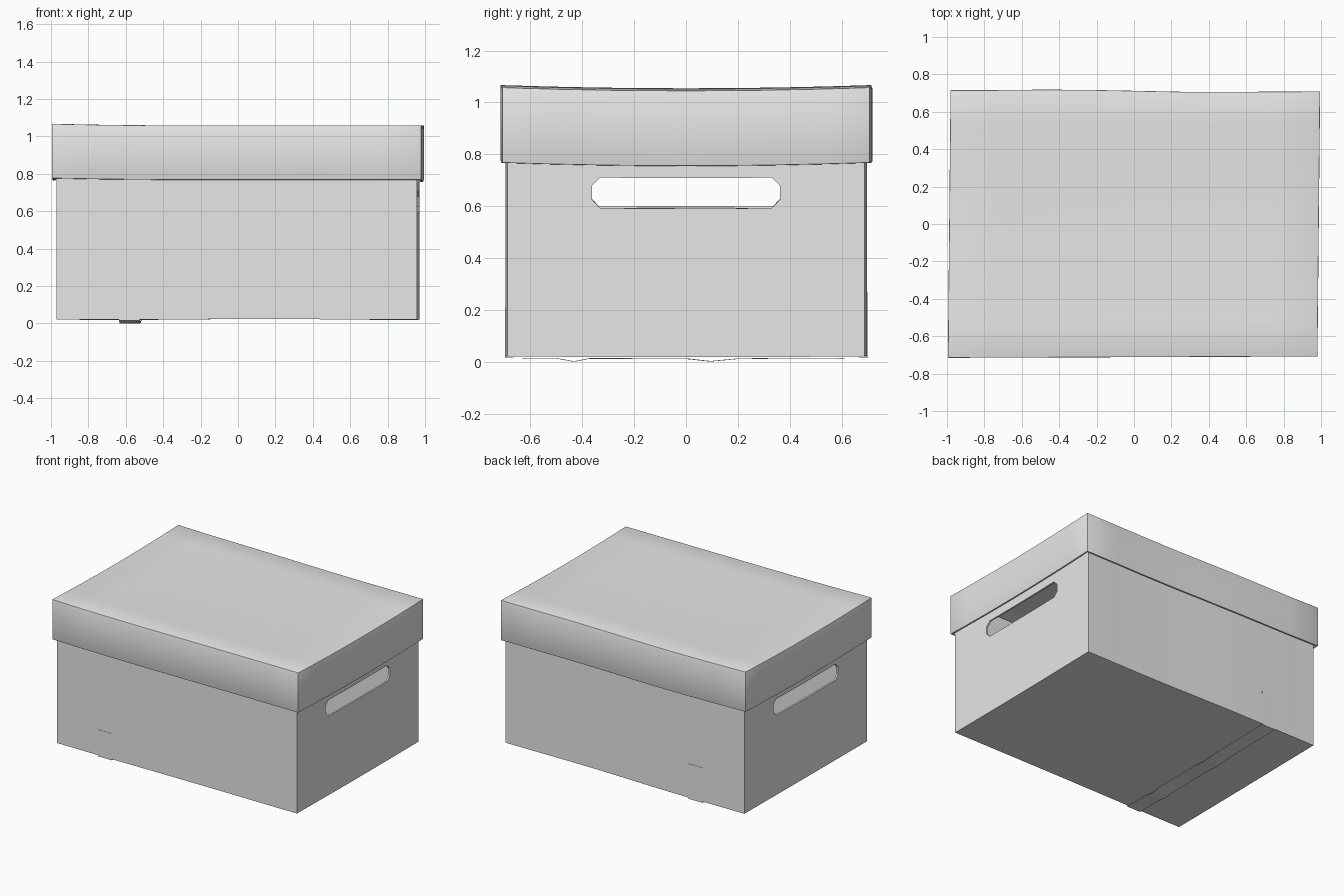
import bpy, bmesh, math
from mathutils import Vector

if "Cube" in bpy.data.objects:
    bpy.data.objects.remove(bpy.data.objects["Cube"])

grey = bpy.data.materials.new("card_grey")
grey.use_nodes = True
grey.diffuse_color = (0.8, 0.8, 0.8, 1)
grey.node_tree.nodes["Principled BSDF"].inputs["Base Color"].default_value = (0.8, 0.8, 0.8, 1)


def warp(p):
    """Gentle hand-made wobble shared by every part."""
    x, y, z = p
    lift = 0.012 * (y / 0.7) ** 2 + 0.009 * max(0, -x) ** 3
    wave = 0.004 * math.sin(4 * x + 1) * math.cos(2 * y)
    blend = min(1, max(0, (z - 0.3) / 0.4))
    back = 0.006 * math.sin(-3.4 * x) if y > 0 else 0
    return Vector((x + 0.007 * y / 0.7, y * (1 - 0.005 * x) + back * (1 - x * x),
                   z + blend * lift + (1 - blend) * wave))


def add_object(name, bm):
    mesh = bpy.data.meshes.new(name)
    bm.to_mesh(mesh)
    bm.free()
    mesh.materials.append(grey)
    obj = bpy.data.objects.new(name, mesh)
    bpy.context.collection.objects.link(obj)
    return obj


def apply_all(obj):
    bpy.ops.object.select_all(action='DESELECT')
    obj.select_set(True)
    bpy.context.view_layer.objects.active = obj
    for mod in list(obj.modifiers):
        bpy.ops.object.modifier_apply(modifier=mod.name)


def finish(obj):
    apply_all(obj)
    for v in obj.data.vertices:
        v.co = warp(v.co)
    bpy.ops.object.shade_smooth_by_angle(angle=math.radians(30))


def tray(name, hx, hy, z0, z1, open_up, wall):
    """Thin-walled box with one open side, cut into a grid."""
    bm = bmesh.new()
    bmesh.ops.create_cube(bm, size=2)
    for v in bm.verts:
        v.co = (v.co.x * hx, v.co.y * hy, z1 if v.co.z > 0 else z0)
    side = 1 if open_up else -1
    bm.normal_update()
    bmesh.ops.delete(bm, geom=[f for f in bm.faces if f.normal.z * side > 0.5], context='FACES')
    for axis, half in ((0, hx), (1, hy)):
        for i in range(1, 8):
            co = [0, 0, 0]
            co[axis] = half * (i / 4 - 1)
            no = [0, 0, 0]
            no[axis] = 1
            bmesh.ops.bisect_plane(bm, geom=bm.verts[:] + bm.edges[:] + bm.faces[:],
                                   plane_co=co, plane_no=no)
    obj = add_object(name, bm)
    solid = obj.modifiers.new("Wall", 'SOLIDIFY')
    solid.thickness = wall
    solid.offset = -1
    solid.use_even_offset = True
    return obj


# Box body
body = tray("box_body", 0.963, 0.692, 0.022, 1.02, True, 0.012)

# Handle openings through both ends
hw, low, high, c = 0.365, 0.592, 0.708, 0.032
outline = [(-hw + c, low), (hw - c, low), (hw, low + c), (hw, high - c),
           (hw - c, high), (-hw + c, high), (-hw, high - c), (-hw, low + c)]
bm = bmesh.new()
face = bm.faces.new([bm.verts.new((-1.2, y, z)) for y, z in outline])
ext = bmesh.ops.extrude_face_region(bm, geom=[face])
bmesh.ops.translate(bm, vec=(2.4, 0, 0),
                    verts=[g for g in ext["geom"] if isinstance(g, bmesh.types.BMVert)])
bmesh.ops.recalc_face_normals(bm, faces=bm.faces[:])
cutter = add_object("handle_cutter", bm)
cutter.hide_render = True
cut = body.modifiers.new("Handles", 'BOOLEAN')
cut.operation = 'DIFFERENCE'
cut.solver = 'EXACT'
cut.object = cutter
finish(body)
bpy.data.objects.remove(cutter)

# Lid with softened top edges
lid = tray("lid", 0.988, 0.712, 0.755, 1.046, False, 0.012)
bev = lid.modifiers.new("Edge", 'BEVEL')
bev.width = 0.004
bev.segments = 2
bev.limit_method = 'ANGLE'
finish(lid)

# Tape strip wrapping under the box and up both long sides
path = [(-0.695, 0.21), (-0.695, 0.016), (-0.5, 0.016), (-0.43, 0.004), (-0.37, 0.016),
        (0, 0.016), (0.09, 0.006), (0.2, 0.016), (0.695, 0.016), (0.695, 0.27)]
bm = bmesh.new()
rows = [[bm.verts.new((x, y, z)) for x in (-0.63, -0.52)] for y, z in path]
for a, b in zip(rows, rows[1:]):
    bm.faces.new((a[0], b[0], b[1], a[1]))
bmesh.ops.recalc_face_normals(bm, faces=bm.faces[:])
tape = add_object("tape_strip", bm)
thick = tape.modifiers.new("Thickness", 'SOLIDIFY')
thick.thickness = 0.002
thick.offset = 0
finish(tape)
